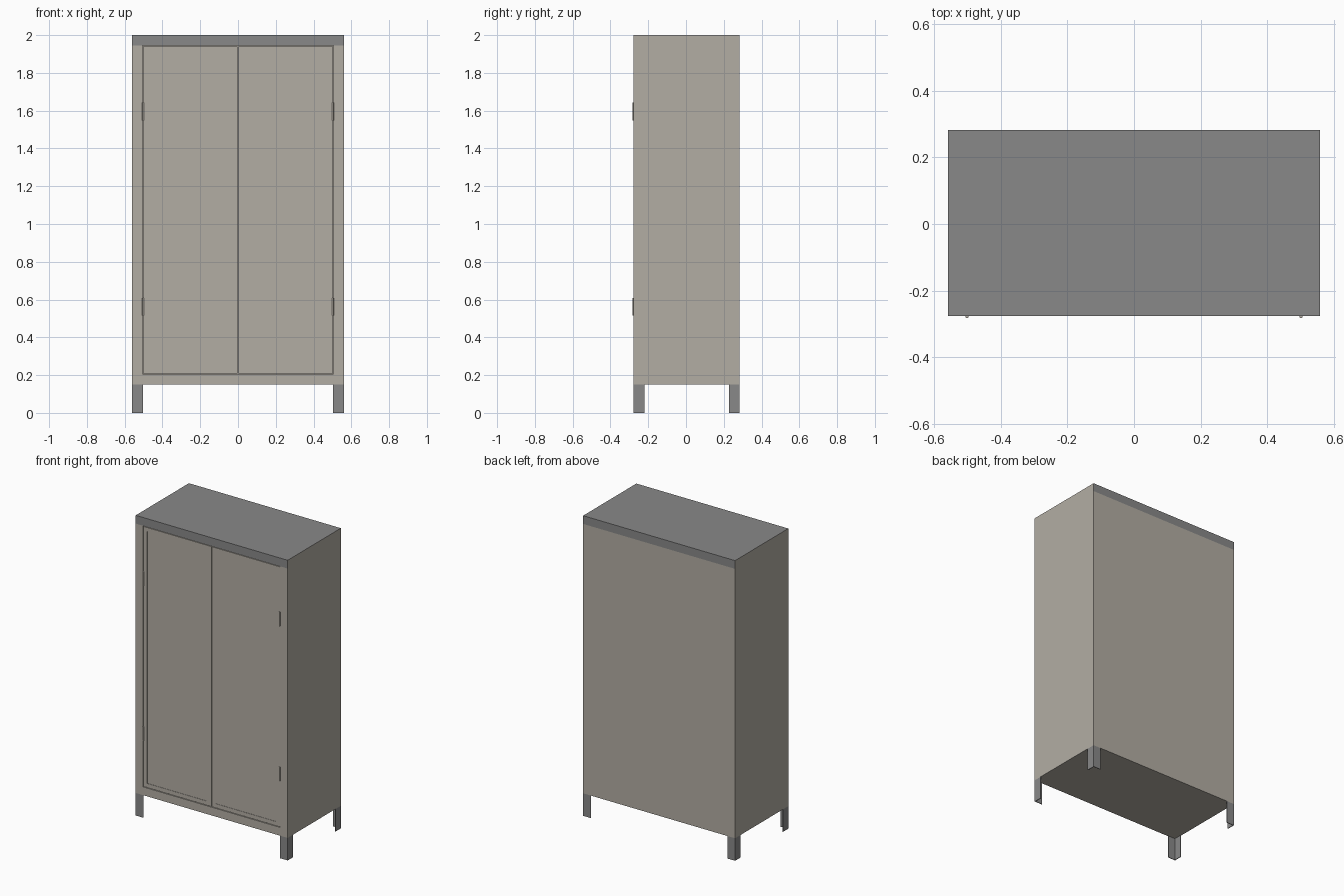
import bpy, bmesh
from mathutils import Vector

if "Cube" in bpy.data.objects:
    bpy.data.objects.remove(bpy.data.objects["Cube"])

W, FRONT, BACK = 0.56, -0.277, 0.283
LEG_H, BAND, TOP = 0.15, 1.945, 2.0


def material(name, col):
    m = bpy.data.materials.new(name)
    m.diffuse_color = (*col, 1)
    m.use_nodes = True
    m.node_tree.nodes["Principled BSDF"].inputs["Base Color"].default_value = m.diffuse_color
    return m


BEIGE = material("warm_beige_paint", (0.45, 0.42, 0.37))
GREY = material("mid_grey_metal", (0.25, 0.25, 0.25))


def box_bm(lo, hi):
    bm = bmesh.new()
    bmesh.ops.create_cube(bm, size=1)
    lo, hi = Vector(lo), Vector(hi)
    for v in bm.verts:
        v.co = Vector([lo[i] + (v.co[i] + 0.5) * (hi[i] - lo[i]) for i in range(3)])
    bm.normal_update()
    return bm


def finish(bm, name, *mats):
    me = bpy.data.meshes.new(name)
    bm.to_mesh(me)
    bm.free()
    ob = bpy.data.objects.new(name, me)
    bpy.context.collection.objects.link(ob)
    for m in mats:
        me.materials.append(m)
    return ob


def recess_front(bm, x0, x1, z0, z1, depth):
    """Inset the front face to the given rectangle and sink it straight back."""
    face = min(bm.faces, key=lambda f: f.normal.y)
    bmesh.ops.inset_region(bm, faces=[face], thickness=0.001)
    c = face.calc_center_median()
    for v in face.verts:
        v.co.x = x0 if v.co.x < c.x else x1
        v.co.z = z0 if v.co.z < c.z else z1
    new = bmesh.ops.extrude_discrete_faces(bm, faces=[face])["faces"][0]
    for v in new.verts:
        v.co.y += depth
    bm.normal_update()


# Carcass with a door opening
bm = box_bm((-W, FRONT, LEG_H), (W, BACK, BAND))
recess_front(bm, -0.505, 0.505, 0.205, BAND - 0.001, 0.03)
finish(bm, "carcass", BEIGE)

# Top cap: grey, with beige ends continuing the side panels
bm = box_bm((-W, FRONT, BAND), (W, BACK, TOP))
for f in bm.faces:
    f.material_index = 1 if abs(f.normal.x) > 0.5 else 0
finish(bm, "top_cap", GREY, BEIGE)

for s, side in ((-1, "left"), (1, "right")):
    # Door with a shallow framed panel
    xs = sorted((s * 0.002, s * 0.502))
    bm = box_bm((xs[0], FRONT, 0.209), (xs[1], FRONT + 0.028, 1.941))
    ps = sorted((s * 0.03, s * 0.476))
    recess_front(bm, ps[0], ps[1], 0.236, 1.916, 0.002)
    finish(bm, side + "_door", BEIGE)

    # Hinge barrels
    for z0, z1, level in ((0.515, 0.608, "lower"), (1.547, 1.642, "upper")):
        bpy.ops.mesh.primitive_cylinder_add(
            vertices=16, radius=0.005, depth=z1 - z0,
            location=(s * 0.502, FRONT - 0.001, (z0 + z1) / 2))
        ob = bpy.context.object
        ob.name = f"{side}_{level}_hinge"
        ob.data.materials.append(BEIGE)
        bpy.ops.object.shade_smooth_by_angle()

    # Angle-iron legs: L profile extruded upwards
    for y, d, end in ((FRONT, 1, "front"), (BACK, -1, "back")):
        w, t = 0.056, 0.004
        profile = [(0, 0), (w, 0), (w, t), (t, t), (t, w), (0, w)]
        bm = bmesh.new()
        face = bm.faces.new([bm.verts.new((s * (W - a), y + d * b, 0)) for a, b in profile])
        ext = bmesh.ops.extrude_face_region(bm, geom=[face])["geom"]
        for v in ext:
            if isinstance(v, bmesh.types.BMVert):
                v.co.z = LEG_H
        bmesh.ops.recalc_face_normals(bm, faces=bm.faces[:])
        finish(bm, f"{end}_{side}_leg", GREY)
